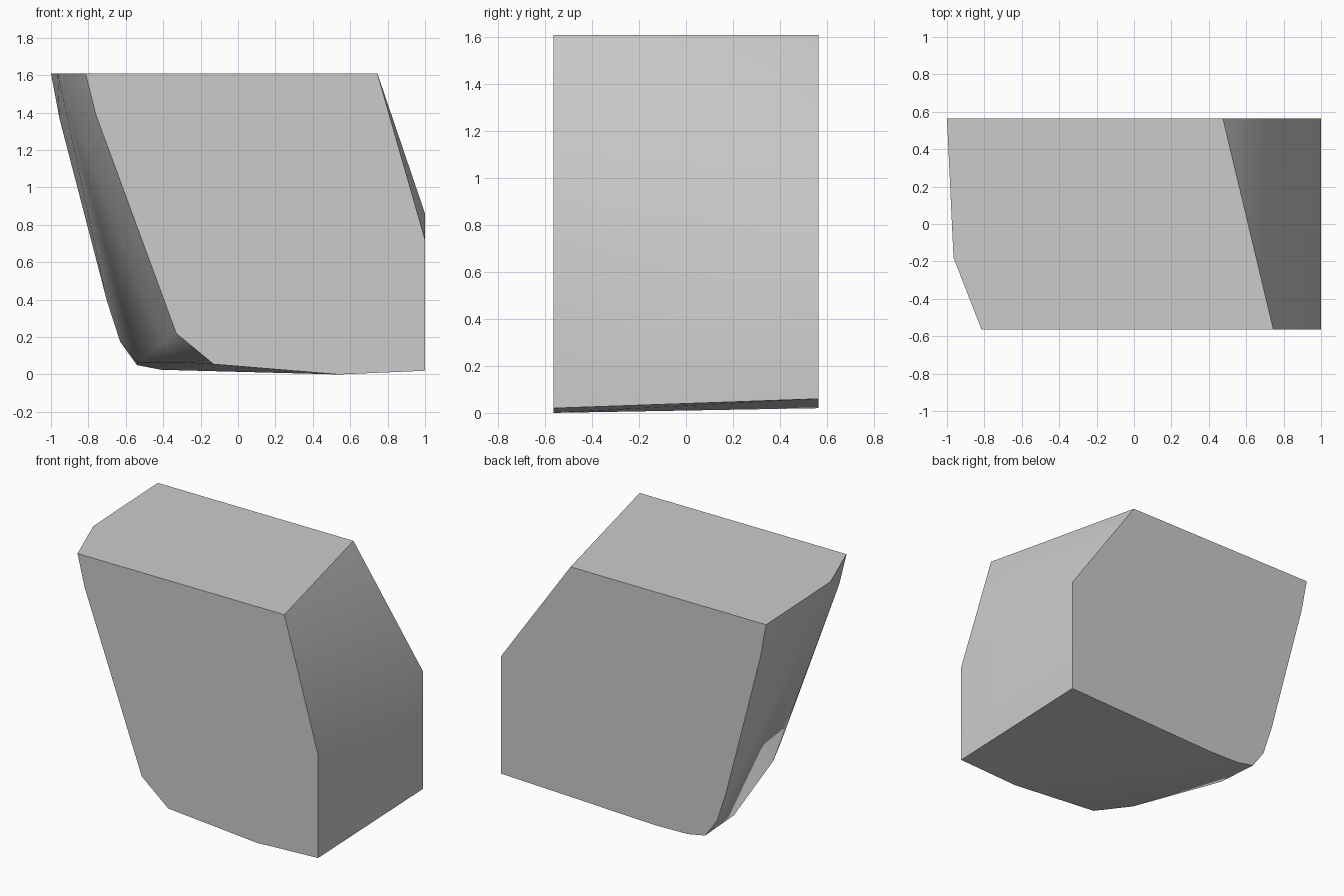
import bpy
import bmesh
from math import radians

cube = bpy.data.objects.get("Cube")
if cube:
    bpy.data.objects.remove(cube, do_unlink=True)

TOP = 1.61
HALF_DEPTH = 0.565

# Plain grey surface
grey = bpy.data.materials.new("plain_grey")
grey.use_nodes = True
colour = (0.6, 0.6, 0.6, 1)
grey.diffuse_color = colour
grey.node_tree.nodes["Principled BSDF"].inputs["Base Color"].default_value = colour

# Flat front and back outlines, as x and z
front_outline = [(-0.815, TOP), (-0.76, 1.39), (-0.33, 0.22), (-0.13, 0.055),
                 (0.54, 0), (1, 0.02), (1, 0.72), (0.745, TOP)]
back_outline = [(-1, TOP), (-0.955, 1.37), (-0.7, 0.39), (-0.63, 0.175),
                (-0.54, 0.05), (-0.41, 0.025), (-0.18, 0.02),
                (1, 0.06), (1, 0.86), (0.475, TOP)]

# Corners of the rounded side between the two outlines
side_corners = [(-0.965, -0.18, TOP), (-0.4, -0.37, 0.165),
                (-0.3, -0.37, 0.065), (-0.535, 0.25, 0.065)]

# Wrap all corners in one convex block
bm = bmesh.new()
for outline, y in ((front_outline, -HALF_DEPTH), (back_outline, HALF_DEPTH)):
    for x, z in outline:
        bm.verts.new((x, y, z))
for corner in side_corners:
    bm.verts.new(corner)
hull = bmesh.ops.convex_hull(bm, input=bm.verts[:])
unused = {v for v in hull["geom_interior"] + hull["geom_unused"]
          if isinstance(v, bmesh.types.BMVert)}
bmesh.ops.delete(bm, geom=list(unused), context="VERTS")
bmesh.ops.dissolve_limit(bm, angle_limit=radians(0.5), verts=bm.verts[:], edges=bm.edges[:])
bmesh.ops.recalc_face_normals(bm, faces=bm.faces[:])

mesh = bpy.data.meshes.new("chipped_block")
bm.to_mesh(mesh)
bm.free()
mesh.materials.append(grey)
block = bpy.data.objects.new("chipped_block", mesh)
bpy.context.collection.objects.link(block)

# Soften the shallow folds, keep the block edges sharp
bpy.ops.object.select_all(action="DESELECT")
block.select_set(True)
bpy.context.view_layer.objects.active = block
bpy.ops.object.shade_smooth_by_angle(angle=radians(40))
